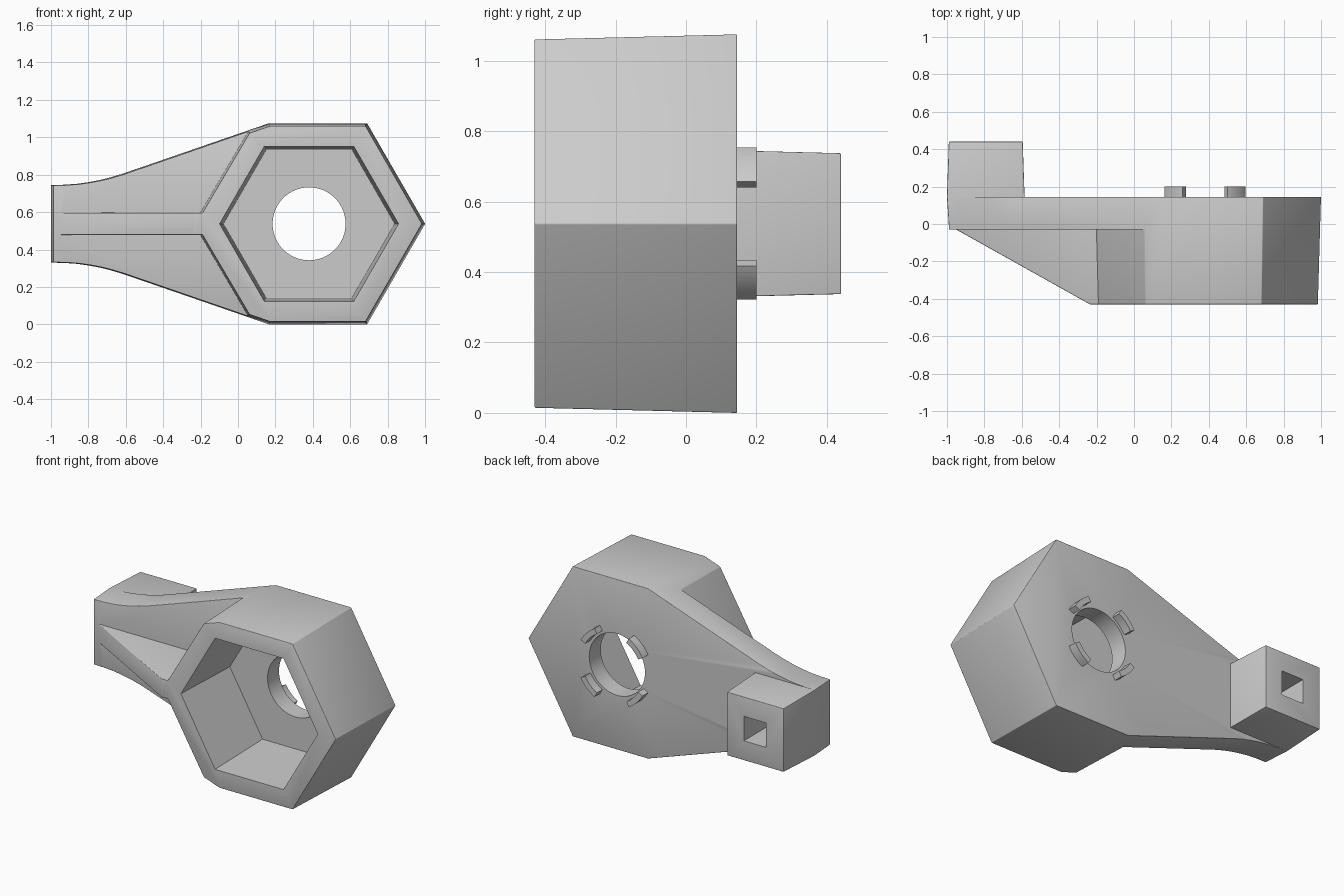
import bpy, bmesh, math

if "Cube" in bpy.data.objects:
    bpy.data.objects.remove(bpy.data.objects["Cube"])

CX, CZ, R = 0.38, 0.5375, 0.6206       # hexagon centre and back radius
BACK, MID, FRONT, POST = 0.145, -0.03, -0.43, 0.44


def P(x, w, y):
    """Profile point (x, height from centre line) at depth y, with moulding draft."""
    k = 1 - 0.027 * (BACK - y) / 0.575
    return (CX + (x - CX) * k, y, CZ + w * k)


def obj_from(bm, name):
    bmesh.ops.recalc_face_normals(bm, faces=bm.faces)
    me = bpy.data.meshes.new(name)
    bm.to_mesh(me)
    bm.free()
    ob = bpy.data.objects.new(name, me)
    bpy.context.collection.objects.link(ob)
    return ob


def loft(bm, a, b):
    """Closed prism between two matching rings of points."""
    va, vb = [bm.verts.new(p) for p in a], [bm.verts.new(p) for p in b]
    n = len(va)
    for i in range(n):
        bm.faces.new((va[i], va[(i + 1) % n], vb[(i + 1) % n], vb[i]))
    bm.faces.new(va)
    bm.faces.new(vb)


def ring(r, y, n, x=CX, start=0.0):
    return [(x + r * math.cos(start + math.tau * i / n), y,
             CZ + r * math.sin(start + math.tau * i / n)) for i in range(n)]


# Body: arm, hexagonal housing, wedge rib and end post as one mesh
bm = bmesh.new()


def pair(x, w, y):
    return [bm.verts.new(P(x, s * w, y)) for s in (1, -1)]


arm = [(-1, .2075), (-.93, .209), (-.86, .214), (-.80, .2225), (-.74, .234),
       (-.68, .249), (-.62, .267), (-.5, .308), (.0523, .4986)]
hexr = [(.165, .5375), (CX + R / 2, .5375)]
B = [pair(x, w, BACK) for x, w in arm]
M = [pair(x, w, MID) for x, w in arm]
HB = [pair(x, w, BACK) for x, w in hexr]
HF = [pair(x, w, FRONT) for x, w in hexr]
cF = pair(*arm[-1], FRONT)
tipB, tipF = (bm.verts.new(P(CX + R, 0, y)) for y in (BACK, FRONT))
rx = CX - R + 0.06 / 1.732
rM, rF = pair(rx, .06, MID), pair(rx, .06, FRONT)
rS = [bm.verts.new((-.235, FRONT, CZ + s * .059)) for s in (1, -1)]
rT = [bm.verts.new((-.95, MID, CZ + s * .059)) for s in (1, -1)]
post_in = [bm.verts.new((-.585, BACK, CZ + s * .2075)) for s in (1, -1)]
top_out = [bm.verts.new((-.99, POST, CZ + s * .2)) for s in (1, -1)]
top_in = [bm.verts.new((-.595, POST, CZ + s * .2)) for s in (1, -1)]
F = bm.faces.new
for s in (0, 1):
    for i in range(len(arm) - 1):
        F((B[i][s], B[i + 1][s], M[i + 1][s], M[i][s]))
    F((HB[0][s], B[-1][s], M[-1][s], cF[s], HF[0][s]))
    F((HB[0][s], HB[1][s], HF[1][s], HF[0][s]))
    F((HB[1][s], tipB, tipF, HF[1][s]))
    F((cF[s], M[-1][s], rM[s], rF[s]))
    F((rM[s], rF[s], rS[s], rT[s]))
    F((B[0][s], post_in[s], top_in[s], top_out[s]))
F((rS[0], rS[1], rT[1], rT[0]))
F((B[0][0], B[0][1], M[0][1], M[0][0]))
F((B[0][0], B[0][1], top_out[1], top_out[0]))
F((post_in[0], post_in[1], top_in[1], top_in[0]))
F((top_out[0], top_out[1], top_in[1], top_in[0]))


def loop(half, mid=()):
    """Upper half, middle points, then the lower half reversed."""
    return [v[0] for v in half] + list(mid) + [v[1] for v in reversed(half)]


F(loop([post_in] + B + HB, [tipB]))
F(loop([rS, rF, cF] + HF, [tipF]))
F(loop(M + [rM, rT]))
bmesh.ops.recalc_face_normals(bm, faces=bm.faces)
bm.normal_update()

# Soften the outer edges
soft = []
for e in bm.edges:
    near_post = all(abs(v.co.y - BACK) < 1e-4 and v.co.x < -.7 for v in e.verts)
    if e.is_convex and e.calc_face_angle(0) > math.radians(25) and not near_post:
        soft.append(e)
bmesh.ops.bevel(bm, geom=soft, offset=0.018, offset_type='OFFSET', segments=3,
                profile=0.5, affect='EDGES', clamp_overlap=True)
body = obj_from(bm, "bracket_body")

# Cutters: hexagonal pocket, round through hole, square socket
cutters = []
bm = bmesh.new()
loft(bm, ring(.479, FRONT - .02, 6), ring(.458, .03, 6))
cutters.append(obj_from(bm, "pocket_cutter"))
bm = bmesh.new()
loft(bm, ring(.195, -.1, 64), ring(.195, .3, 64))
cutters.append(obj_from(bm, "hole_cutter"))
bm = bmesh.new()
loft(bm, ring(.105, .14, 4, -.79, math.pi / 4), ring(.11, .5, 4, -.79, math.pi / 4))
cutters.append(obj_from(bm, "socket_cutter"))
for c in cutters:
    c.hide_render = True
    m = body.modifiers.new(c.name, 'BOOLEAN')
    m.operation, m.solver, m.object = 'DIFFERENCE', 'EXACT', c
bpy.context.view_layer.objects.active = body
for m in list(body.modifiers):
    bpy.ops.object.modifier_apply(modifier=m.name)
for c in cutters:
    bpy.data.objects.remove(c)

# Four curved locating tabs around the hole
bm = bmesh.new()
for q in range(4):
    a0 = math.pi / 4 + q * math.pi / 2
    angs = [a0 + math.radians(-16 + 4 * i) for i in range(9)]
    arc = [(.212, a) for a in angs] + [(.247, a) for a in reversed(angs)]
    loft(bm, *[[(CX + r * math.cos(a), y, CZ + r * math.sin(a)) for r, a in arc]
               for y in (.14, .2)])
tabs = obj_from(bm, "locating_tabs")

for ob in (body, tabs):
    bpy.ops.object.select_all(action='DESELECT')
    ob.select_set(True)
    bpy.context.view_layer.objects.active = ob
    bpy.ops.object.shade_smooth_by_angle(angle=math.radians(32))
